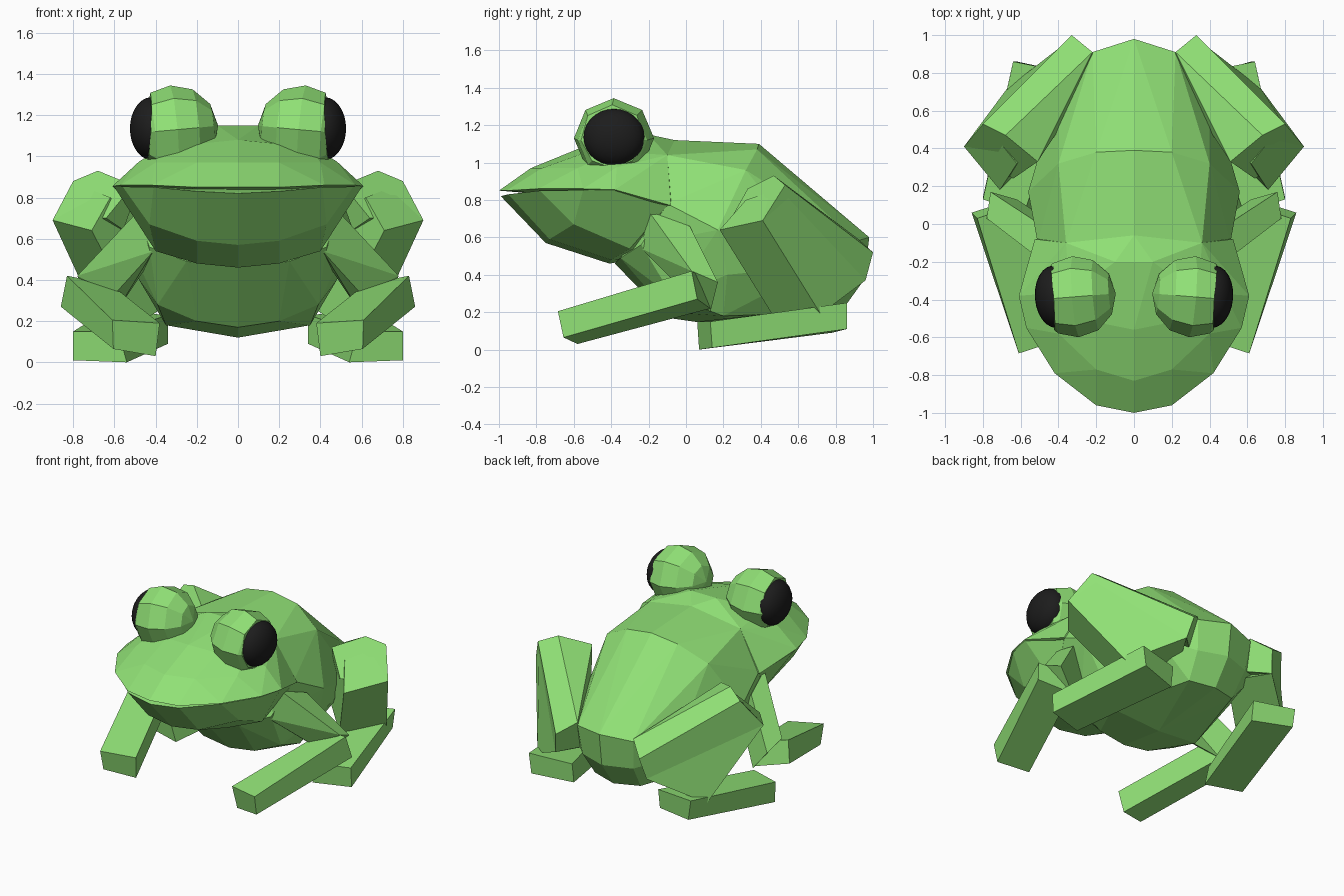
import bpy, bmesh, math
from mathutils import Matrix, Vector

if "Cube" in bpy.data.objects:
    bpy.data.objects.remove(bpy.data.objects["Cube"])


def material(name, color):
    m = bpy.data.materials.new(name)
    m.diffuse_color = color
    m.use_nodes = True
    m.node_tree.nodes["Principled BSDF"].inputs["Base Color"].default_value = m.diffuse_color
    return m


GREEN = material("green_skin", (0.28, 0.75, 0.18, 1))
BLACK = material("eye_black", (0.012, 0.012, 0.012, 1))


def finish(bm, name, mat, smooth=False):
    bmesh.ops.recalc_face_normals(bm, faces=bm.faces)
    for f in bm.faces:
        f.smooth = smooth
    me = bpy.data.meshes.new(name)
    bm.to_mesh(me)
    bm.free()
    me.materials.append(mat)
    ob = bpy.data.objects.new(name, me)
    bpy.context.collection.objects.link(ob)
    return ob


def hull(name, pts, sides=(1,), flat=5):
    """Faceted solid wrapped around points, on one or both sides of x = 0."""
    bm = bmesh.new()
    for p in sorted({(s * x, y, z) for s in sides for x, y, z in pts}):
        bm.verts.new(p)
    r = bmesh.ops.convex_hull(bm, input=list(bm.verts))
    junk = {v for v in r["geom_interior"] + r["geom_unused"]
            if isinstance(v, bmesh.types.BMVert)}
    bmesh.ops.delete(bm, geom=list(junk), context="VERTS")
    bmesh.ops.dissolve_limit(bm, angle_limit=math.radians(flat),
                             verts=bm.verts, edges=bm.edges)
    return finish(bm, name, GREEN)


# Trunk: sloping back, narrow rump, rounded belly
hull("trunk", [
    (0, -.06, 1.12), (.36, -.1, 1.04), (.51, -.1, .78), (.56, .17, .64),
    (0, .39, 1.10), (.2, .38, 1.07), (.40, .32, .96),
    (0, .98, .60), (.22, .91, .58), (.40, .72, .45),
    (0, .95, .37), (.2, .88, .37), (0, .82, .19), (.18, .77, .2),
    (0, .25, .12), (.35, .2, .18), (.48, .22, .4),
    (0, -.1, .17), (.2, -.1, .20), (.39, -.07, .28),
    (0, -.38, .46), (.25, -.35, .49), (.43, -.24, .56)], (1, -1))

# Upper head with wide lip
hull("upper_head", [
    (0, -1, .85), (.2, -.96, .85), (.42, -.79, .86), (.57, -.55, .86),
    (.61, -.38, .855), (.525, -.08, .77),
    (0, -.83, .97), (.2, -.77, .97), (.4, -.58, .97), (.48, -.37, .975),
    (0, -.56, 1.08), (.2, -.52, 1.06), (.34, -.38, 1.06),
    (0, -.2, 1.15), (.1, -.2, 1.15), (0, -.06, 1.12), (.36, -.1, 1.04)], (1, -1))

# Lower jaw and throat
hull("lower_jaw", [
    (0, -.99, .82), (.2, -.95, .83), (.41, -.78, .85), (.56, -.55, .853),
    (.6, -.38, .85), (.51, -.1, .77),
    (0, -.75, .57), (.2, -.73, .59), (.43, -.6, .67), (.51, -.37, .71),
    (0, -.41, .46), (.2, -.4, .48), (.4, -.3, .54), (0, -.15, .5)], (1, -1))

# Limb segments, right side; the left side is mirrored
LIMBS = {
    "front_upper_arm": [
        (.48, -.2, .74), (.53, .02, .66), (.41, -.24, .54), (.42, 0, .5),
        (.78, .03, .42), (.76, .17, .36), (.6, -.03, .33), (.62, .13, .2)],
    "front_forearm": [
        (.61, -.685, .205), (.38, -.61, .19), (.605, -.655, .065), (.40, -.58, .03),
        (.83, .03, .42), (.62, .1, .38), (.86, .06, .27), (.64, .13, .22)],
    "hind_thigh": [
        (.33, 1.0, .52), (.22, .91, .6), (.36, .96, .37), (.2, .8, .4),
        (.68, .47, .93), (.51, .33, .86), (.80, .53, .88),
        (.9, .41, .69), (.64, .24, .70)],
    "hind_shin": [
        (.9, .41, .69), (.71, .18, .64), (.79, .53, .87), (.62, .32, .8),
        (.67, .72, .19), (.48, .46, .19), (.36, .96, .37), (.2, .7, .37)],
    "hind_foot": [
        (.8, .13, .15), (.58, .06, .15), (.8, .14, .01), (.54, .07, 0),
        (.64, .86, .25), (.34, .8, .23), (.62, .86, .11), (.34, .78, .09)],
}

for side, s in (("right", 1), ("left", -1)):
    for part, pts in LIMBS.items():
        hull(f"{part}_{side}", pts, (s,), 18)

    # Faceted eyelid dome, cut flat on its outer side
    bm = bmesh.new()
    bmesh.ops.create_uvsphere(
        bm, u_segments=8, v_segments=6, radius=.215,
        matrix=Matrix.Translation((s * .31, -.385, 1.13))
        @ Matrix.Rotation(-s * .08, 4, "Z")
        @ Matrix.Rotation(math.pi / 2 + s * .09, 4, "Y"))
    bmesh.ops.bisect_plane(bm, geom=bm.verts[:] + bm.edges[:] + bm.faces[:],
                           plane_co=Vector((s * .435, -.38, 1.13)),
                           plane_no=Vector((s, -.07, .05)), clear_outer=True)
    bmesh.ops.holes_fill(bm, edges=[e for e in bm.edges if e.is_boundary], sides=0)
    finish(bm, f"eyelid_{side}", GREEN)

    # Smooth bulging eyeball
    bm = bmesh.new()
    bmesh.ops.create_uvsphere(
        bm, u_segments=24, v_segments=14, radius=1,
        matrix=Matrix.Translation((s * .42, -.385, 1.135))
        @ Matrix.Rotation(-s * .07, 4, "Z")
        @ Matrix.Diagonal((.105, .165, .152, 1)))
    finish(bm, f"eyeball_{side}", BLACK, True)
